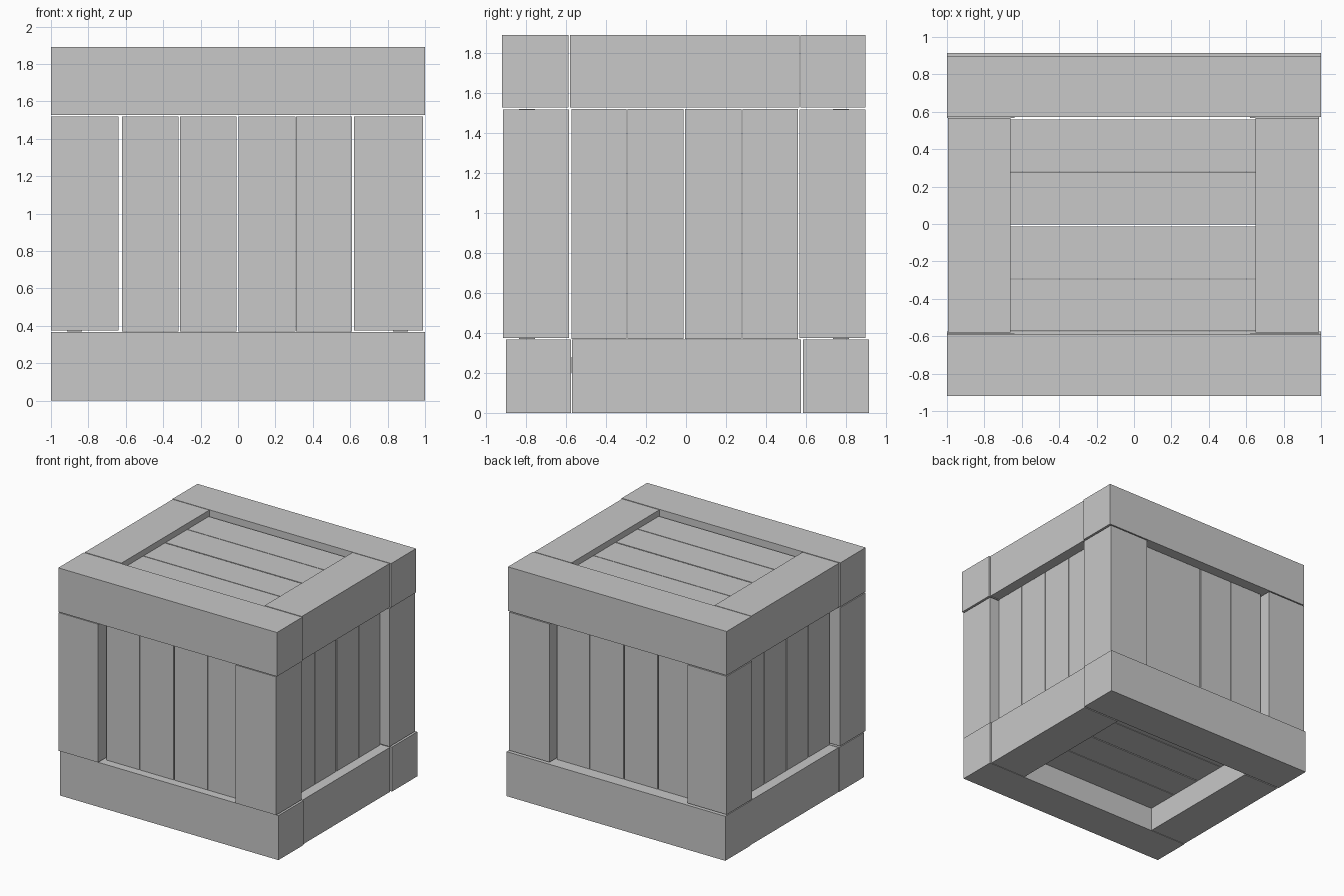
import bpy

# Remove the default object
default = bpy.data.objects.get("Cube")
if default:
    bpy.data.objects.remove(default, do_unlink=True)

# Single plain colour
grey = bpy.data.materials.new("plain_grey")
grey.use_nodes = True
colour = (0.58, 0.58, 0.58, 1)
grey.diffuse_color = colour
grey.node_tree.nodes["Principled BSDF"].inputs["Base Color"].default_value = colour


def board(name, x, y, z):
    """Box filling the given (low, high) range on each axis."""
    spans = (x, y, z)
    bpy.ops.mesh.primitive_cube_add(size=1, location=[(a + b) / 2 for a, b in spans])
    ob = bpy.context.object
    ob.name = name
    ob.scale = [b - a for a, b in spans]
    bpy.ops.object.transform_apply(location=False, rotation=False, scale=True)
    ob.data.materials.append(grey)


# Shared ranges
bottom, top = (0, 0.368), (1.526, 1.89)
post_z, plank_z = (0.375, 1.518), (0.37, 1.52)
left_x, right_x = (0.62, 0.99), (-1, -0.64)
thick = 0.08

# Long beams across the front and back
full = (-1, 1)
board("bottom_front_beam", full, (-0.9, -0.575), bottom)
board("bottom_back_beam", full, (0.585, 0.915), bottom)
board("top_front_beam", full, (-0.92, -0.588), top)
board("top_back_beam", full, (0.573, 0.898), top)

# Short beams between them on the sides
for side, outer in (("left", (0.65, 0.99)), ("right", (-0.995, -0.66))):
    board("bottom_" + side + "_beam", outer, (-0.57, 0.575), bottom)
    board("top_" + side + "_beam", outer, (-0.58, 0.567), top)

# Corner posts
for side, x in (("left", left_x), ("right", right_x)):
    board("front_" + side + "_post", x, (-0.915, -0.585), post_z)
    board("back_" + side + "_post", x, (0.567, 0.897), post_z)

# Upright planks on the front and back
for i, x in enumerate([(-0.62, -0.317), (-0.31, -0.007), (0.003, 0.307), (0.31, 0.61)]):
    for side, y in (("front", -0.835), ("back", 0.815 - thick)):
        board(f"{side}_plank_{i + 1}", x, (y, y + thick), plank_z)

# Upright planks on the sides, and level planks for the lid and floor
for i, y in enumerate([(-0.573, -0.298), (-0.292, -0.013), (-0.004, 0.277), (0.282, 0.56)]):
    for side, x in (("left", 0.908 - thick), ("right", -0.913)):
        board(f"{side}_plank_{i + 1}", (x, x + thick), y, plank_z)
    for part, z in (("lid", 1.84 - thick), ("floor", 0.2)):
        board(f"{part}_plank_{i + 1}", (-0.66, 0.65), y, (z, z + thick))
